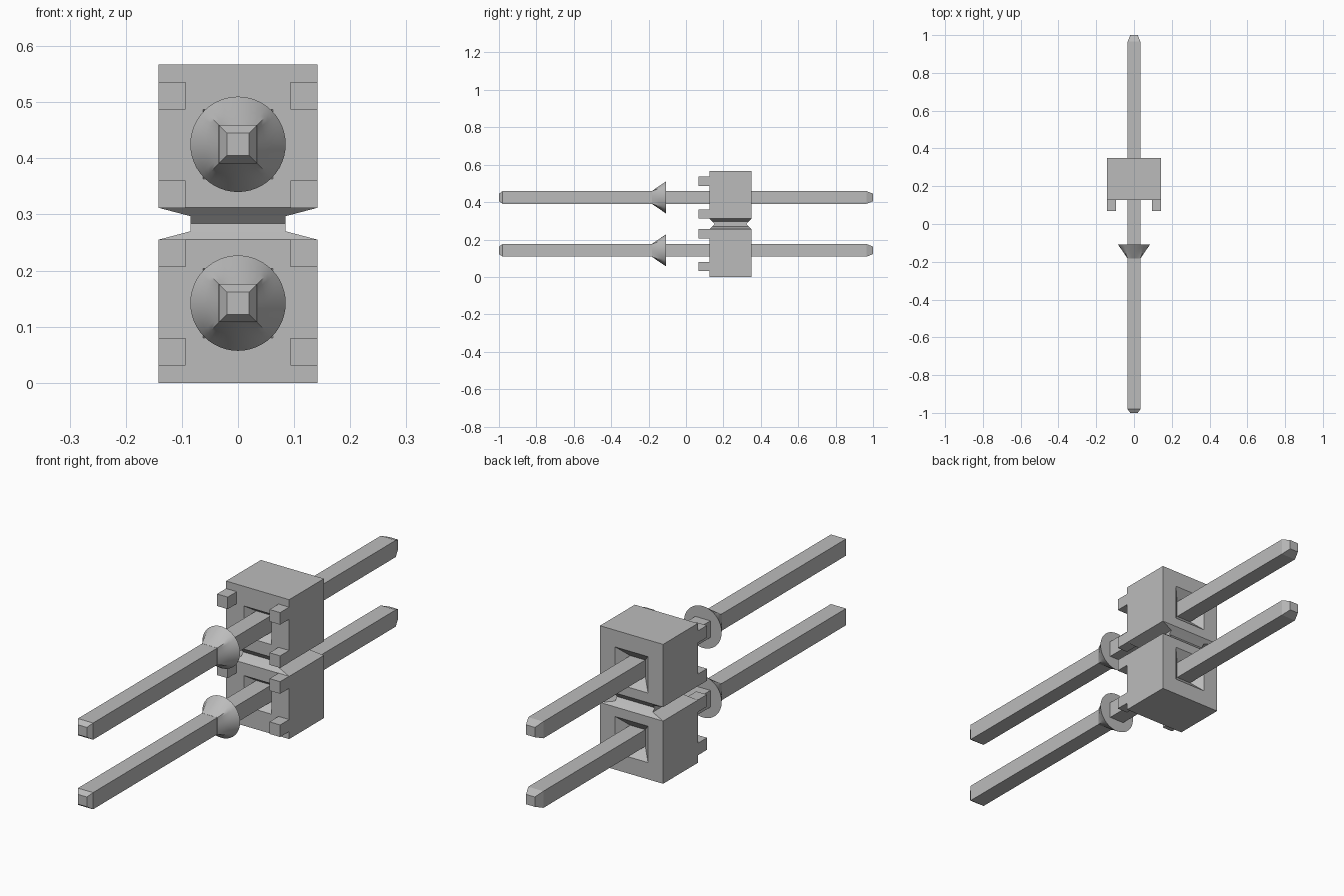
import bpy, bmesh, math

if "Cube" in bpy.data.objects:
    bpy.data.objects.remove(bpy.data.objects["Cube"], do_unlink=True)

grey = bpy.data.materials.new("plain_grey")
grey.use_nodes = True
COLOUR = (0.5, 0.5, 0.5, 1)
grey.diffuse_color = COLOUR
grey.node_tree.nodes["Principled BSDF"].inputs["Base Color"].default_value = COLOUR

PIN = 0.034               # half thickness of a pin
HALF = 0.142              # half width of the housing
FRONT, BACK = 0.126, 0.35 # housing depth
HEIGHT = 0.567
PIN_Z = (0.142, 0.425)


def loft(name, rings):
    """Skin a list of equally long point rings and cap both ends."""
    bm = bmesh.new()
    loops = [[bm.verts.new(p) for p in ring] for ring in rings]
    for a, b in zip(loops, loops[1:]):
        for i in range(len(a)):
            j = (i + 1) % len(a)
            bm.faces.new((a[i], a[j], b[j], b[i]))
    bm.faces.new(loops[0])
    bm.faces.new(loops[-1])
    bmesh.ops.recalc_face_normals(bm, faces=bm.faces)
    mesh = bpy.data.meshes.new(name)
    bm.to_mesh(mesh)
    bm.free()
    mesh.materials.append(grey)
    obj = bpy.data.objects.new(name, mesh)
    bpy.context.collection.objects.link(obj)
    return obj


def square(y, r, z):
    return [(-r, y, z - r), (r, y, z - r), (r, y, z + r), (-r, y, z + r)]


def level(z, half, inset):
    a, b = FRONT + inset, BACK - inset
    return [(-half, a, z), (half, a, z), (half, b, z), (-half, b, z)]


# Housing: two blocks joined by a pinched neck
lower = [(0, HALF, 0), (0.255, HALF, 0), (0.27, 0.085, 0.015)]
upper = [(HEIGHT - z, h, i) for z, h, i in reversed(lower)]
housing = loft("housing", [level(*l) for l in
                           lower + [(HEIGHT / 2, 0.085, 0.028)] + upper])

# Funnel recesses around the pins, cut into front and back
for z in PIN_Z:
    for y, rim, inward in ((FRONT, 0.062, 1), (BACK, 0.074, -1)):
        slope = (rim - PIN) / 0.04
        cutter = loft("funnel_cutter", [
            square(y - inward * 0.01, rim + slope * 0.01, z),
            square(y + inward * 0.04, PIN, z)])
        cutter.hide_render = True
        cutter.hide_set(True)
        cut = housing.modifiers.new("funnel", 'BOOLEAN')
        cut.operation = 'DIFFERENCE'
        cut.solver = 'EXACT'
        cut.object = cutter

# Apply the cuts and discard the cutters
bpy.context.view_layer.update()
evaluated = housing.evaluated_get(bpy.context.evaluated_depsgraph_get())
cut_mesh = bpy.data.meshes.new_from_object(evaluated)
housing.modifiers.clear()
housing.data = cut_mesh
for obj in [o for o in bpy.data.objects if o.name.startswith("funnel_cutter")]:
    bpy.data.objects.remove(obj, do_unlink=True)

# Standoff feet at the corners of each block
for z in (0.055, 0.231, 0.336, 0.512):
    for side in (-1, 1):
        xs = sorted((side * 0.094, side * HALF))
        loft("standoff_foot", [
            [(xs[0], y, z - 0.0245), (xs[1], y, z - 0.0245),
             (xs[1], y, z + 0.0245), (xs[0], y, z + 0.0245)]
            for y in (0.068, FRONT)])

# Pins with chamfered tips, and flared collars blending square to round
STEPS = 48
for z in PIN_Z:
    loft("pin", [square(-1, 0.02, z), square(-0.98, PIN, z),
                 square(0.965, PIN, z), square(1, 0.02, z)])
    base, rim = [], []
    for k in range(STEPS):
        c, s = math.cos(math.tau * k / STEPS), math.sin(math.tau * k / STEPS)
        r = (PIN + 0.0005) / max(abs(c), abs(s))
        base.append((r * c, -0.182, z + r * s))
        rim.append((0.085 * c, -0.108, z + 0.085 * s))
    rings = [[tuple(a + (b - a) * t / 4 for a, b in zip(p, q))
              for p, q in zip(base, rim)] for t in range(5)]
    collar = loft("flared_collar", rings)
    bpy.ops.object.select_all(action='DESELECT')
    collar.select_set(True)
    bpy.context.view_layer.objects.active = collar
    bpy.ops.object.shade_smooth_by_angle(angle=math.radians(30))
